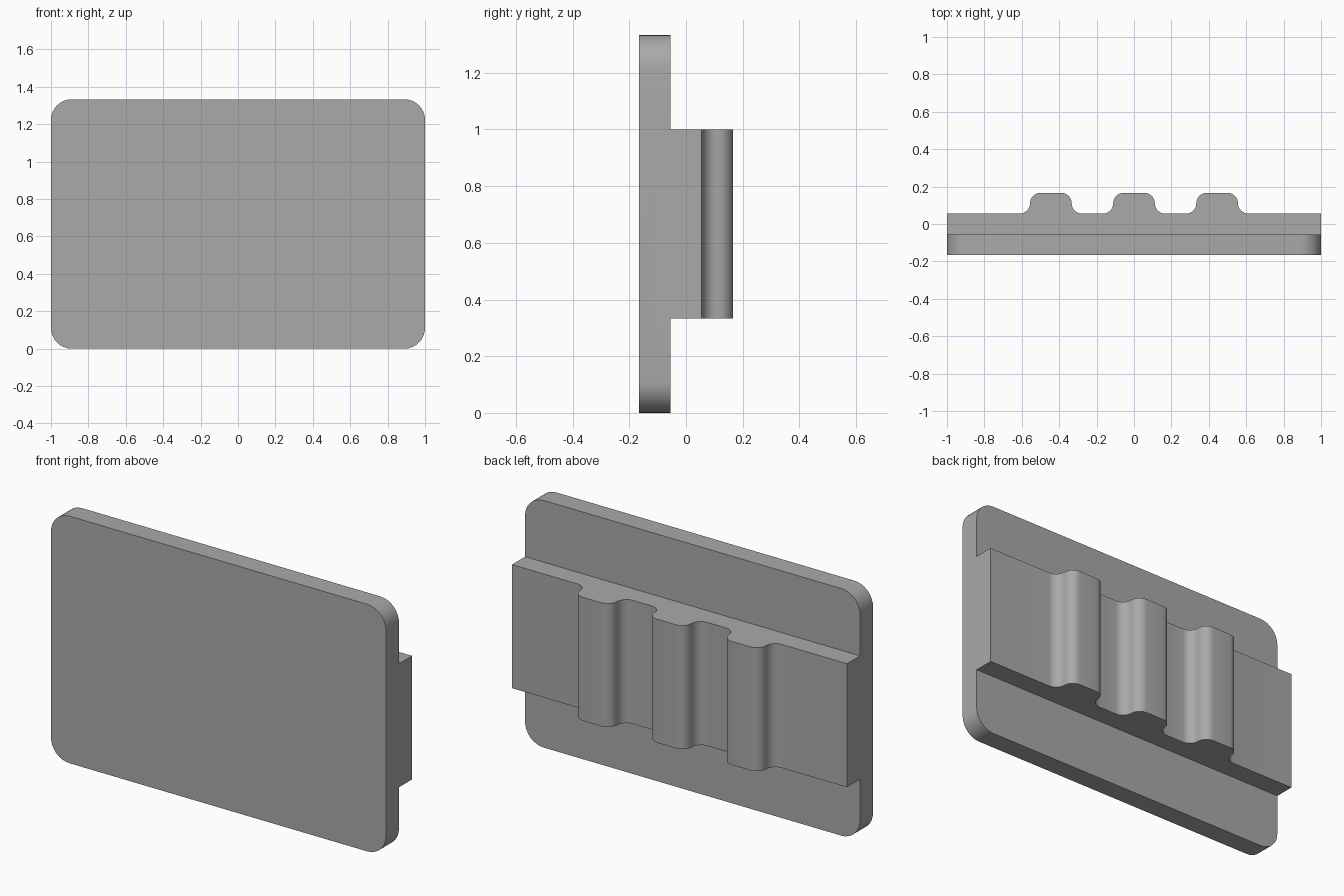
import bpy, bmesh
from math import pi, sin, cos, radians
from mathutils import Vector

cube = bpy.data.objects.get("Cube")
if cube:
    bpy.data.objects.remove(cube, do_unlink=True)

UNIT = 1 / 18            # base module of the part
R = UNIT                 # ridge fillet radius
STEPS = 8

grey = bpy.data.materials.new("plain grey")
grey.use_nodes = True
colour = (0.4, 0.4, 0.4, 1)
grey.diffuse_color = colour
grey.node_tree.nodes["Principled BSDF"].inputs["Base Color"].default_value = colour


def arc(cx, cy, r, start, end):
    angles = [radians(start + (end - start) * i / STEPS) for i in range(STEPS + 1)]
    return [(cx + r * cos(a), cy + r * sin(a)) for a in angles]


def extrude_outline(name, points, to_3d, direction):
    """Closed 2D outline, placed by to_3d and extruded along direction."""
    bm = bmesh.new()
    face = bm.faces.new([bm.verts.new(to_3d(*p)) for p in points])
    ext = bmesh.ops.extrude_face_region(bm, geom=[face])
    verts = [g for g in ext["geom"] if isinstance(g, bmesh.types.BMVert)]
    bmesh.ops.translate(bm, vec=Vector(direction), verts=verts)
    bmesh.ops.recalc_face_normals(bm, faces=bm.faces)
    mesh = bpy.data.meshes.new(name)
    bm.to_mesh(mesh)
    bm.free()
    mesh.materials.append(grey)
    obj = bpy.data.objects.new(name, mesh)
    bpy.context.collection.objects.link(obj)
    return obj


# Front plate: rounded rectangle
H, C = 24 * UNIT, 2 * UNIT
outline = (arc(1 - C, C, C, -90, 0) + arc(1 - C, H - C, C, 0, 90)
           + arc(C - 1, H - C, C, 90, 180) + arc(C - 1, C, C, 180, 270))
plate = extrude_outline("backed_plate", outline,
                        lambda x, z: (x, -3 * UNIT, z), (0, 2 * UNIT, 0))

# Back rail: flat bar with three filleted ridges, started inside the plate
profile = [(1, -2 * UNIT), (-1, -2 * UNIT), (-1, UNIT)]
for centre in (-8 * UNIT, 0, 8 * UNIT):
    left, right = centre - 2 * UNIT, centre + 2 * UNIT
    profile += arc(left - R, UNIT + R, R, -90, 0)
    profile += arc(left + R, 3 * UNIT - R, R, 180, 90)[1:]
    profile += arc(right - R, 3 * UNIT - R, R, 90, 0)
    profile += arc(right + R, UNIT + R, R, 180, 270)[1:]
profile.append((1, UNIT))
rail = extrude_outline("ridged_rail", profile,
                       lambda x, y: (x, y, 6 * UNIT), (0, 0, 12 * UNIT))
rail.hide_render = True

# Fuse the rail into the plate
union = plate.modifiers.new("fuse", "BOOLEAN")
union.operation = "UNION"
union.solver = "EXACT"
union.object = rail
bpy.ops.object.select_all(action="DESELECT")
bpy.context.view_layer.objects.active = plate
plate.select_set(True)
bpy.ops.object.modifier_apply(modifier=union.name)
bpy.data.objects.remove(rail, do_unlink=True)
bpy.ops.object.shade_smooth_by_angle(angle=radians(30))
